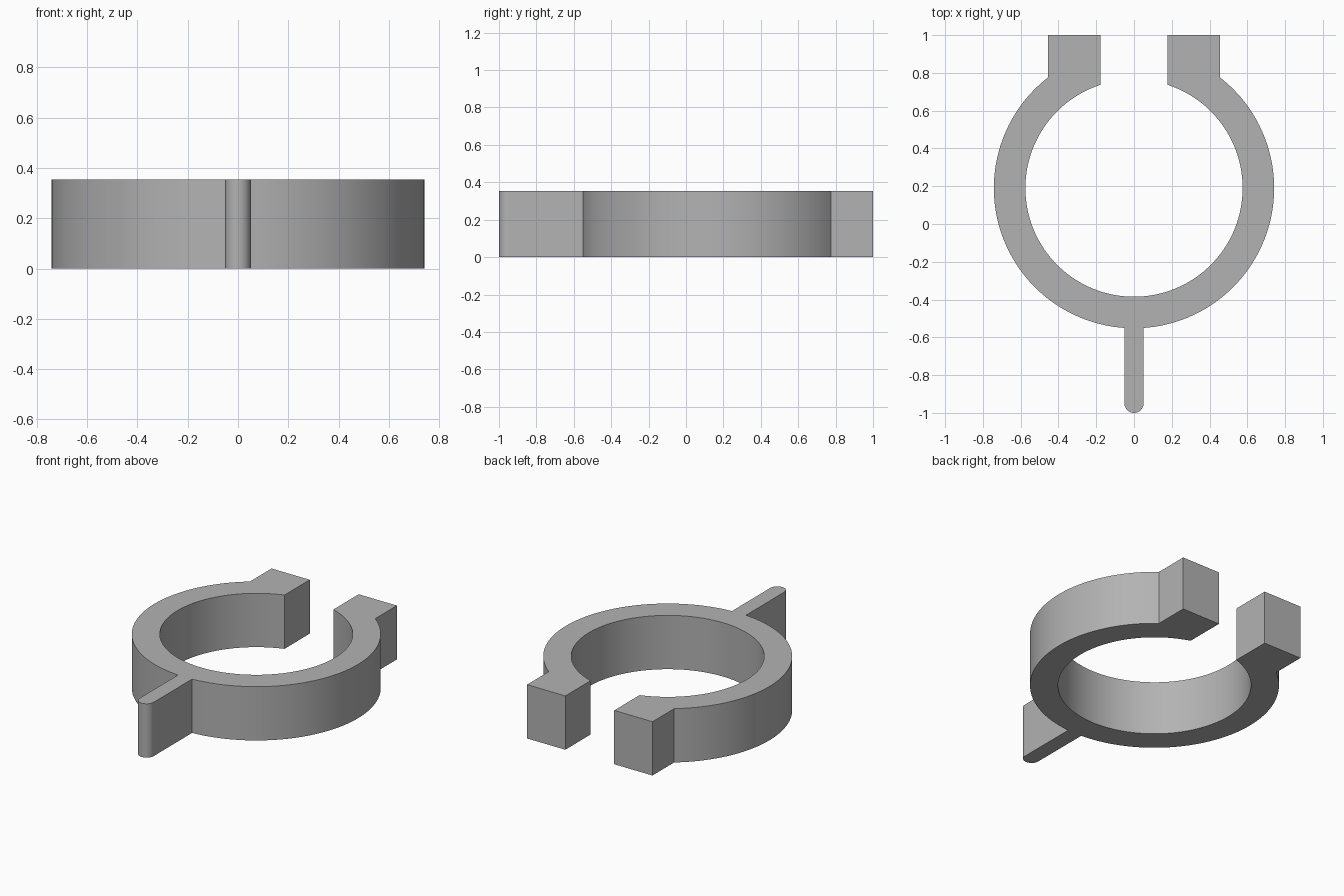
import bpy, bmesh
from math import asin, acos, cos, sin, pi

if "Cube" in bpy.data.objects:
    bpy.data.objects.remove(bpy.data.objects["Cube"])

HEIGHT = 0.354
CY, R_OUT, R_IN = 0.19, 0.742, 0.575      # ring centre and radii
TAB_IN, TAB_OUT, BACK = 0.178, 0.456, 1.0  # end blocks
FIN = 0.051                               # half width of the front fin


def arc(cy, r, a0, a1, n):
    return [(r * cos(a0 + (a1 - a0) * i / n), cy + r * sin(a0 + (a1 - a0) * i / n))
            for i in range(n + 1)]


# Right half of the outline: fin tip, outer ring, end block, inner ring
half = arc(-1 + FIN, FIN, -pi / 2, 0, 10)
half += arc(CY, R_OUT, -pi / 2 + asin(FIN / R_OUT), acos(TAB_OUT / R_OUT), 60)
half += [(TAB_OUT, BACK), (TAB_IN, BACK)]
half += arc(CY, R_IN, acos(TAB_IN / R_IN), -pi / 2, 64)
outline = half + [(-x, y) for x, y in reversed(half[1:-1])]

# Extrude the outline into the open clamp ring
bm = bmesh.new()
base = bm.faces.new([bm.verts.new((x, y, 0)) for x, y in outline])
top = bmesh.ops.extrude_face_region(bm, geom=[base], use_keep_orig=True)["geom"]
bmesh.ops.translate(bm, vec=(0, 0, HEIGHT),
                    verts=[v for v in top if isinstance(v, bmesh.types.BMVert)])
bmesh.ops.recalc_face_normals(bm, faces=bm.faces)
mesh = bpy.data.meshes.new("clamp_ring")
bm.to_mesh(mesh)
bm.free()

grey = bpy.data.materials.new("grey")
grey.diffuse_color = (0.45, 0.45, 0.45, 1)
grey.use_nodes = True
grey.node_tree.nodes["Principled BSDF"].inputs["Base Color"].default_value = grey.diffuse_color
mesh.materials.append(grey)

ring = bpy.data.objects.new("clamp_ring", mesh)
bpy.context.collection.objects.link(ring)
bpy.context.view_layer.objects.active = ring
ring.select_set(True)
bpy.ops.object.shade_smooth_by_angle(angle=pi / 6)
